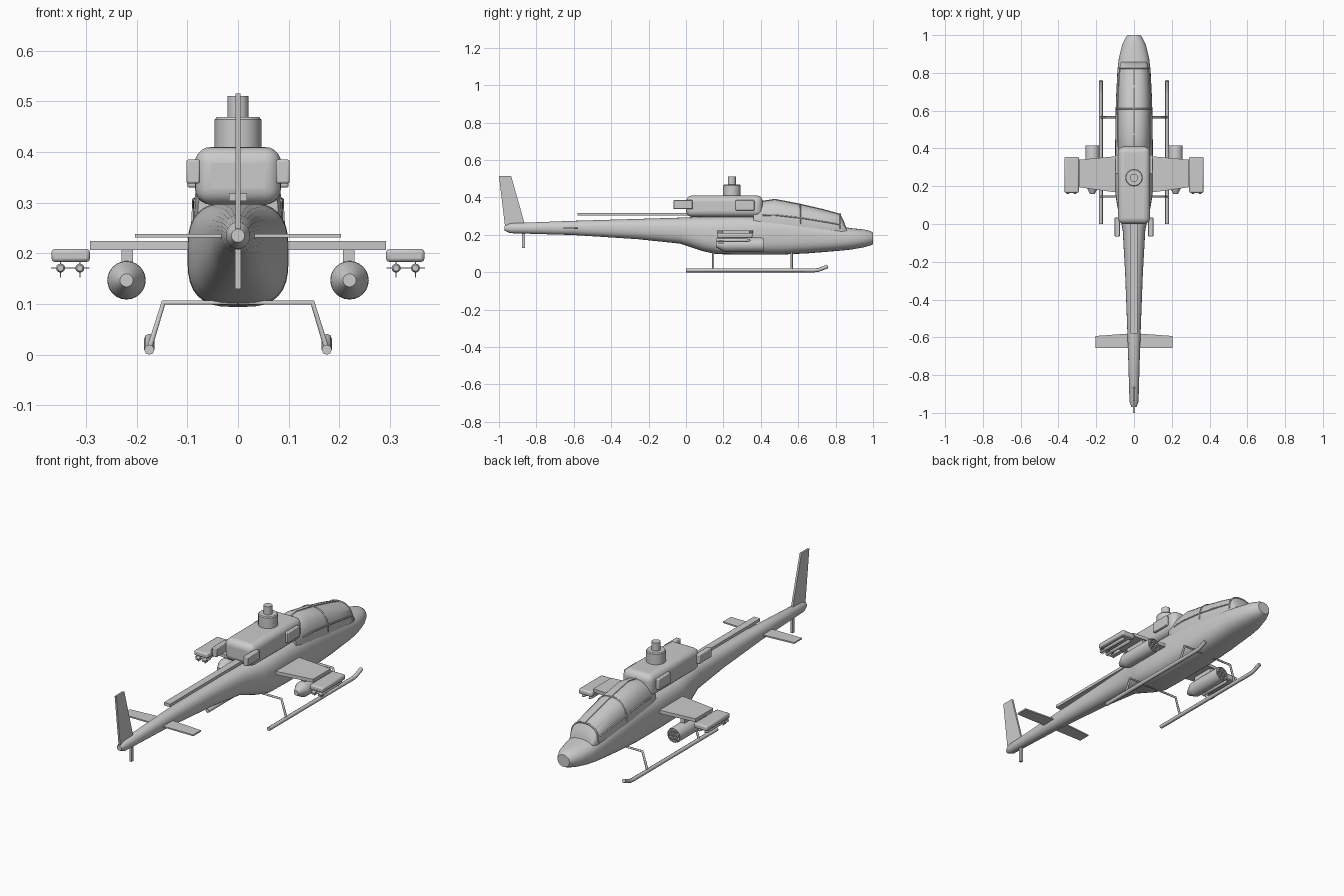
import bpy, bmesh, math
from mathutils import Vector

if "Cube" in bpy.data.objects:
    bpy.data.objects.remove(bpy.data.objects["Cube"])


def finish(name, bm, smooth=True, bevel=0.0, seg=3):
    bmesh.ops.recalc_face_normals(bm, faces=bm.faces)
    me = bpy.data.meshes.new(name)
    bm.to_mesh(me)
    bm.free()
    ob = bpy.data.objects.new(name, me)
    bpy.context.collection.objects.link(ob)
    if bevel:
        m = ob.modifiers.new("bevel", 'BEVEL')
        m.width, m.segments, m.limit_method = bevel, seg, 'ANGLE'
    if smooth:
        bpy.ops.object.select_all(action='DESELECT')
        bpy.context.view_layer.objects.active = ob
        ob.select_set(True)
        bpy.ops.object.shade_smooth_by_angle(angle=math.radians(35))
    return ob


def ring(y, hw, zb, zt, n, angles):
    """Superellipse cross-section at station y."""
    zc, hz = (zb + zt) / 2, (zt - zb) / 2
    f = lambda v: math.copysign(abs(v) ** (2 / n), v)
    return [Vector((hw * f(math.cos(a)), y, zc + hz * f(math.sin(a)))) for a in angles]


def loft(name, stations, count=32):
    bm = bmesh.new()
    angles = [2 * math.pi * i / count for i in range(count)]
    rings = [[bm.verts.new(p) for p in ring(*s, angles)] for s in stations]
    for a, b in zip(rings, rings[1:]):
        for i in range(count):
            j = (i + 1) % count
            bm.faces.new((a[i], a[j], b[j], b[i]))
    bm.faces.new(rings[0])
    bm.faces.new(rings[-1])
    return finish(name, bm)


def box(name, lo, hi, bevel=0.0, seg=3):
    bm = bmesh.new()
    bmesh.ops.create_cube(bm, size=1)
    for v in bm.verts:
        v.co = Vector([(l + h) / 2 + c * (h - l) for l, h, c in zip(lo, hi, v.co)])
    return finish(name, bm, bevel > 0, bevel, seg)


def side_box(name, s, x0, x1, ys, zs, bevel=0.0, seg=2):
    xs = sorted((s * x0, s * x1))
    return box(name, (xs[0], ys[0], zs[0]), (xs[1], ys[1], zs[1]), bevel, seg)


def prism(name, pts, offset):
    """Extrude a planar outline by an offset vector."""
    bm = bmesh.new()
    a = [bm.verts.new(p) for p in pts]
    b = [bm.verts.new(Vector(p) + Vector(offset)) for p in pts]
    bm.faces.new(a)
    bm.faces.new(b)
    for i in range(len(a)):
        j = (i + 1) % len(a)
        bm.faces.new((a[i], a[j], b[j], b[i]))
    return finish(name, bm, False)


def lathe(name, origin, axis, profile, count=24):
    """Revolve (radius, distance) pairs round an axis: 'Y' or 'Z'."""
    bm = bmesh.new()
    rings = []
    for r, d in profile:
        pts = []
        for i in range(count):
            a = 2 * math.pi * i / count
            u, w = r * math.cos(a), r * math.sin(a)
            p = (u, d, w) if axis == 'Y' else (u, w, d)
            pts.append(bm.verts.new(Vector(origin) + Vector(p)))
        rings.append(pts)
    for a, b in zip(rings, rings[1:]):
        for i in range(count):
            j = (i + 1) % count
            bm.faces.new((a[i], a[j], b[j], b[i]))
    bm.faces.new(rings[0])
    bm.faces.new(rings[-1])
    return finish(name, bm)


def tube(name, pts, radius, res=2):
    cu = bpy.data.curves.new(name, 'CURVE')
    cu.dimensions = '3D'
    cu.bevel_depth, cu.bevel_resolution, cu.use_fill_caps = radius, res, True
    sp = cu.splines.new('POLY')
    sp.points.add(len(pts) - 1)
    for q, p in zip(sp.points, pts):
        q.co = (*p, 1)
    ob = bpy.data.objects.new(name, cu)
    bpy.context.collection.objects.link(ob)
    return ob


# Fuselage with tail boom: y, half width, bottom, top, squareness
loft("fuselage", [
    (-.97, .013, .222, .248, 2), (-.94, .024, .209, .262, 2), (-.6, .034, .199, .275, 2.2),
    (-.26, .047, .177, .285, 2.3), (-.03, .06, .153, .292, 2.4), (.09, .088, .113, .297, 2.8),
    (.16, .099, .097, .3, 3), (.3, .1, .094, .302, 3), (.5, .099, .094, .295, 3),
    (.65, .096, .101, .277, 2.8), (.81, .088, .114, .248, 2.6), (.88, .08, .121, .236, 2.4),
    (.95, .062, .133, .229, 2.2), (.985, .045, .143, .221, 2), (1, .034, .15, .212, 2)])

# Canopy: y, half width, base, top
canopy = [(.36, .08, .27, .37), (.41, .086, .27, .38), (.475, .089, .268, .39),
          (.61, .089, .258, .364), (.73, .084, .243, .336), (.825, .077, .23, .31),
          (.84, .074, .225, .282), (.858, .066, .22, .236)]
full = [(y, w, 2 * b - t, t, 2.4) for y, w, b, t in canopy]
loft("canopy", full)

# Canopy frames
arc = [math.pi * i / 20 for i in range(21)]
for i in (3, 5):
    tube("canopy_arch_frame", ring(*full[i], arc), .004, 1)
tube("canopy_centre_frame", [ring(*s, [math.pi / 2])[0] for s in full[1:6]], .003, 1)
for a in (.25, math.pi - .25):
    tube("canopy_sill_frame", [ring(*s, [a])[0] for s in full[1:6]], .004, 1)

# Engine housing, mast and drive shaft cover
box("engine_housing", (-.085, 0, .296), (.085, .41, .41), .032, 5)
lathe("mast_base", (0, .245, 0), 'Z', [(.046, .4), (.046, .464), (.042, .469)])
lathe("mast_top", (0, .245, 0), 'Z', [(.021, .46), (.021, .511)])
box("drive_shaft_cover", (-.018, -.58, .303), (.018, .03, .318))

# Tail fin, skid and stabilizer
prism("tail_fin", [(-.005, -1, .515), (-.005, -.935, .515), (-.005, -.86, .25), (-.005, -.967, .24)],
      (.01, 0, 0))
box("tail_skid", (-.006, -.877, .13), (.006, -.862, .23))
prism("stabilizer", [(-.203, -.656, .231), (.203, -.656, .231), (.203, -.593, .231),
                     (0, -.578, .231), (-.203, -.593, .231)], (0, 0, .007))

for s in (-1, 1):
    # Engine intake and exhaust
    side_box("engine_intake", s, .07, .1, (.265, .365), (.33, .385), .004)
    side_box("engine_exhaust", s, .075, .102, (-.067, .035), (.338, .385), .004)

    # Stub wing and pylon
    prism("stub_wing", [(s * .08, .165, .207), (s * .08, .36, .207), (s * .292, .34, .207),
                        (s * .292, .195, .207)], (0, 0, .017))
    side_box("pod_pylon", s, .207, .23, (.22, .34), (.17, .21))

    # Rocket pod with tubes in its front face
    x, z = s * .22, .147
    lathe("rocket_pod", (x, 0, z), 'Y', [(.013, .16), (.037, .205), (.038, .215), (.038, .405),
                                        (.036, .415), (.033, .415), (.033, .409)])
    for i in range(7):
        r = .021 if i else 0
        a = math.pi * i / 3
        lathe("rocket_tube", (x + r * math.cos(a), 0, z + r * math.sin(a)), 'Y',
              [(.008, .4), (.008, .415), (.005, .415), (.005, .41)], 10)

    # Wing tip launcher with finned missiles
    side_box("tip_launcher", s, .292, .368, (.165, .355), (.183, .209), .007)
    for mx in (.312, .35):
        lathe("missile", (s * mx, 0, .171), 'Y',
              [(.006, .16), (.009, .165), (.009, .325), (.006, .34), (.002, .347)], 12)
        c = s * mx
        box("missile_fin", (c - .019, .175, .17), (c + .019, .2, .172))
        box("missile_fin", (c - .001, .175, .152), (c + .001, .2, .19))

    # Landing skid
    tube("landing_skid", [(s * .175, 0, .01), (s * .175, .69, .01), (s * .175, .71, .013),
                          (s * .175, .758, .032)], .01)

# Skid cross tubes
for y in (.145, .565):
    tube("skid_cross_tube", [(-.175, y, .012), (-.147, y, .103), (.147, y, .103), (.175, y, .012)],
         .006, 1)
